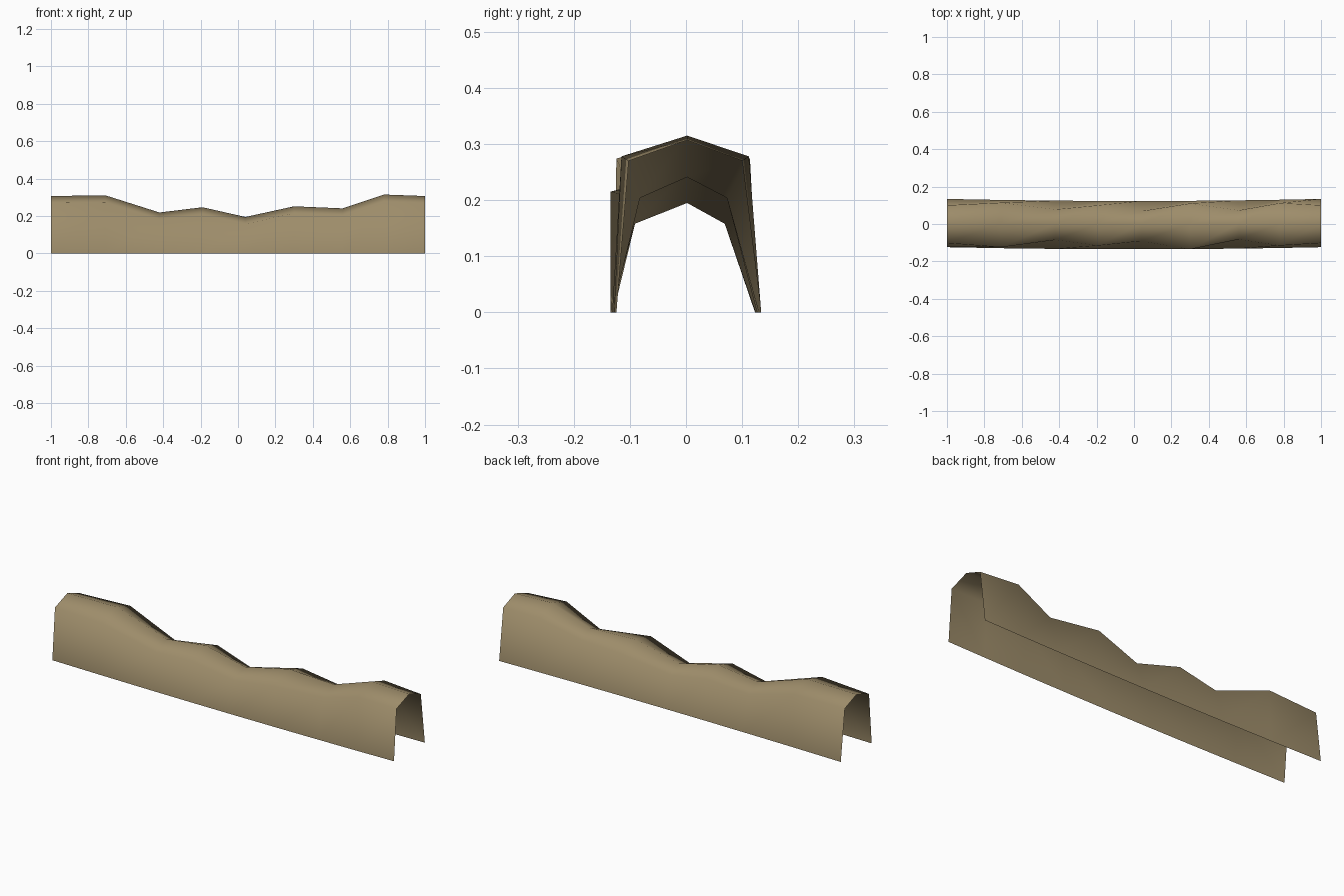
import bpy, bmesh

if "Cube" in bpy.data.objects:
    bpy.data.objects.remove(bpy.data.objects["Cube"])

# One flat colour
tan = bpy.data.materials.new("dry earth tan")
tan.diffuse_color = (0.34, 0.265, 0.145, 1)
tan.use_nodes = True
tan.node_tree.nodes["Principled BSDF"].inputs["Base Color"].default_value = tan.diffuse_color

# Stations along the bank: x, ridge height, front shoulder y, back shoulder y
STATIONS = [
    (-1.00, 0.307, -0.102, 0.100),
    (-0.71, 0.311, -0.124, 0.114),
    (-0.42, 0.219, -0.085, 0.078),
    (-0.19, 0.247, -0.115, 0.100),
    (0.04, 0.195, -0.091, 0.069),
    (0.30, 0.252, -0.135, 0.110),
    (0.56, 0.241, -0.082, 0.073),
    (0.78, 0.315, -0.115, 0.112),
    (1.00, 0.307, -0.102, 0.100),
]
SHOULDER_DROP = 0.037


def section(x, top, front, back):
    """Open five-point cross-section; the foot line bows gently forward."""
    bow = -0.011 * (1 - x * x)
    z = top - SHOULDER_DROP
    return [(x, -0.124 + bow, 0), (x, front, z), (x, 0.002, top),
            (x, back, z), (x, 0.134 + bow, 0)]


# Open shell: loft the sections
bm = bmesh.new()
rings = [[bm.verts.new(p) for p in section(*s)] for s in STATIONS]
for a, b in zip(rings, rings[1:]):
    for i in range(4):
        f = bm.faces.new((a[i], b[i], b[i + 1], a[i + 1]))
        f.smooth = True
mesh = bpy.data.meshes.new("earth_bank")
bm.to_mesh(mesh)
bm.free()
mesh.materials.append(tan)
bank = bpy.data.objects.new("earth_bank", mesh)
bpy.context.collection.objects.link(bank)
